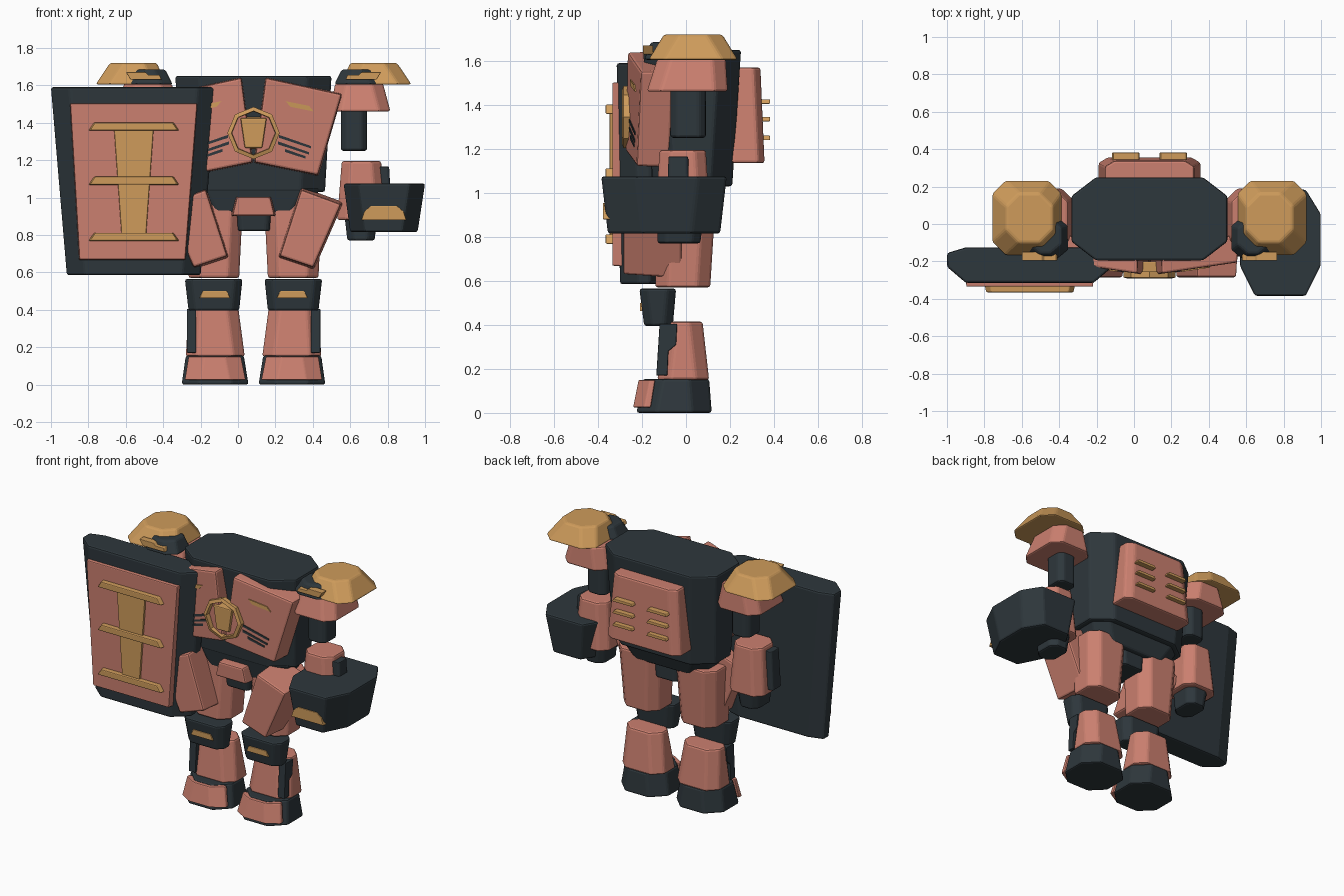
import bpy, bmesh, math

cube = bpy.data.objects.get("Cube")
if cube:
    bpy.data.objects.remove(cube, do_unlink=True)

MID = 0.083  # body's plane of symmetry


def material(name, rgb):
    m = bpy.data.materials.new(name)
    m.use_nodes = True
    m.diffuse_color = (*rgb, 1)
    m.node_tree.nodes["Principled BSDF"].inputs["Base Color"].default_value = (*rgb, 1)
    return m


SALMON = material("salmon", (0.60, 0.215, 0.16))
DARK = material("dark slate", (0.027, 0.038, 0.045))
GOLD = material("gold", (0.62, 0.33, 0.105))


def loft(name, loops, mat, side=1, bevel=0.012):
    """Skin equal-length loops of points and cap both ends."""
    bm = bmesh.new()
    rings = [[bm.verts.new((x if side > 0 else 2 * MID - x, y, z)) for x, y, z in loop]
             for loop in loops]
    n = len(rings[0])
    for a, b in zip(rings, rings[1:]):
        for i in range(n):
            j = (i + 1) % n
            bm.faces.new((a[i], a[j], b[j], b[i]))
    bm.faces.new(rings[0])
    bm.faces.new(rings[-1])
    bmesh.ops.recalc_face_normals(bm, faces=bm.faces)
    me = bpy.data.meshes.new(name)
    bm.to_mesh(me)
    bm.free()
    me.materials.append(mat)
    ob = bpy.data.objects.new(name, me)
    bpy.context.collection.objects.link(ob)
    if bevel:
        mod = ob.modifiers.new("Soft edges", "BEVEL")
        mod.width, mod.segments = bevel, 2
        mod.limit_method, mod.angle_limit = "ANGLE", math.radians(25)
    return ob


def octagon(z, box, cx, cy, cb=None):
    """Chamfered rectangle; cb is the chamfer depth at the back."""
    x0, x1, y0, y1 = box
    cb = cy if cb is None else cb
    return [(x0 + cx, y0, z), (x1 - cx, y0, z), (x1, y0 + cy, z), (x1, y1 - cb, z),
            (x1 - cx, y1, z), (x0 + cx, y1, z), (x0, y1 - cb, z), (x0, y0 + cy, z)]


def block(name, mat, z0, z1, bottom, top, cx=0.04, cy=0.04, cb=None, side=1, bevel=0.012):
    return loft(name, [octagon(z0, bottom, cx, cy, cb), octagon(z1, top, cx, cy, cb)],
                mat, side, bevel)


def slab(name, mat, outline, back, front, inset=0.0, slope=0.0, side=1, bevel=0.006):
    """Extrude an (x, z) outline along y; slope yaws it, inset shrinks the front."""
    mx = sum(p[0] for p in outline) / len(outline)
    mz = sum(p[1] for p in outline) / len(outline)
    s = 1 - inset

    def ring(y, k):
        pts = [(mx + (x - mx) * k, mz + (z - mz) * k) for x, z in outline]
        return [(x, y + slope * (x - 0.2), z) for x, z in pts]
    return loft(name, [ring(back, 1), ring(front, s)], mat, side, bevel)


def trapezoid(cx, z0, z1, w0, w1):
    return [(cx - w0 / 2, z0), (cx + w0 / 2, z0), (cx + w1 / 2, z1), (cx - w1 / 2, z1)]


# Torso, waist and hips
block("torso", DARK, 1.03, 1.65, (-0.30, 0.465, -0.15, 0.21), (-0.335, 0.50, -0.195, 0.25), 0.13, 0.10)
block("waist", DARK, 0.92, 1.05, (-0.20, 0.37, -0.13, 0.13), (-0.27, 0.44, -0.15, 0.18), 0.09, 0.07)
block("crotch", DARK, 0.82, 1.0, (0.0, 0.17, -0.14, 0.10), (-0.01, 0.18, -0.16, 0.10), 0.02, 0.02)
slab("crotch_plate", SALMON, trapezoid(MID, 0.90, 1.005, 0.24, 0.19), -0.12, -0.20, 0.06, bevel=0.01)

# Backpack with vents
block("backpack", SALMON, 1.135, 1.57, (-0.19, 0.357, 0.18, 0.357), (-0.155, 0.322, 0.20, 0.338), 0.05, 0.03)
for z in (1.25, 1.335, 1.415):
    for side in (1, -1):
        slab("backpack_vent", GOLD, trapezoid(0.21, z - 0.01, z + 0.01, 0.15, 0.13), 0.335, 0.382,
             side=side, bevel=0.004)

# Chest medallion
ring = []
for radius, y in ((0.14, -0.255), (0.14, -0.285), (0.118, -0.292), (0.115, -0.255)):
    ring.append([(MID + radius * math.sin(math.tau * k / 8), y, 1.345 + radius * math.cos(math.tau * k / 8))
                 for k in range(8)])
rim = bmesh.new()
rows = [[rim.verts.new(p) for p in r] for r in ring]
for i in range(4):
    a, b = rows[i], rows[(i + 1) % 4]
    for k in range(8):
        j = (k + 1) % 8
        rim.faces.new((a[k], a[j], b[j], b[k]))
bmesh.ops.recalc_face_normals(rim, faces=rim.faces)
rim_mesh = bpy.data.meshes.new("medallion_rim")
rim.to_mesh(rim_mesh)
rim.free()
rim_mesh.materials.append(GOLD)
bpy.context.collection.objects.link(bpy.data.objects.new("medallion_rim", rim_mesh))
slab("medallion_core", GOLD, trapezoid(MID, 1.26, 1.43, 0.10, 0.15), -0.20, -0.285, 0.08)

# Mirrored parts
for side, tag in ((1, "left_"), (-1, "right_")):
    # Chest plate and trim
    slab(tag + "chest_plate", SALMON, [(0.145, 1.645), (0.56, 1.555), (0.43, 1.115), (0.084, 1.185)],
         -0.11, -0.258, 0.02, 0.15, side, 0.012)
    slab(tag + "chest_badge", GOLD, [(0.255, 1.515), (0.38, 1.49), (0.405, 1.46), (0.28, 1.485)],
         -0.255, -0.264, 0, 0.15, side, 0)
    for x, z, length in ((0.22, 1.335, 0.17), (0.215, 1.30, 0.165), (0.25, 1.26, 0.11)):
        end, drop = x + length, z - 0.35 * length
        slab(tag + "chest_vent", DARK, [(x, z), (end, drop), (end, drop - 0.013), (x, z - 0.016)],
             -0.254, -0.262, 0, 0.15, side, 0)

    # Shoulder
    block(tag + "shoulder_cap", GOLD, 1.605, 1.72, (0.55, 0.927, -0.17, 0.235), (0.60, 0.85, -0.10, 0.165),
          0.07, 0.07, side=side)
    block(tag + "shoulder_pad", SALMON, 1.46, 1.61, (0.49, 0.815, -0.178, 0.19), (0.52, 0.775, -0.13, 0.18),
          0.06, 0.06, side=side)
    block(tag + "shoulder_guard", DARK, 1.605, 1.685, (0.515, 0.775, -0.19, 0.04), (0.555, 0.72, -0.16, 0.03),
          0.06, 0.05, side=side)
    slab(tag + "shoulder_trim", GOLD, [(0.575, 1.63), (0.74, 1.63), (0.765, 1.67), (0.66, 1.67), (0.645, 1.655), (0.585, 1.655)],
         -0.15, -0.196, side=side, bevel=0.003)

    # Arm
    block(tag + "upper_arm", DARK, 1.25, 1.50, (0.55, 0.69, -0.07, 0.09), (0.55, 0.69, -0.07, 0.09),
          0.03, 0.03, side=side)
    block(tag + "forearm", SALMON, 0.88, 1.195, (0.53, 0.79, -0.14, 0.11), (0.555, 0.765, -0.12, 0.09),
          0.05, 0.05, side=side)
    block(tag + "forearm_panel", DARK, 0.91, 1.165, (0.75, 0.822, -0.085, 0.015), (0.74, 0.808, -0.08, 0.01),
          0.01, 0.01, side=side, bevel=0.005)
    block(tag + "hand", DARK, 0.77, 0.90, (0.585, 0.73, -0.13, 0.065), (0.57, 0.745, -0.13, 0.08),
          0.04, 0.04, side=side)

    # Thigh and hip plate
    block(tag + "thigh", SALMON, 0.57, 0.97, (0.16, 0.43, -0.14, 0.11), (0.14, 0.45, -0.13, 0.135),
          0.06, 0.06, side=side)
    slab(tag + "hip_plate", SALMON, [(0.335, 1.06), (0.565, 0.975), (0.405, 0.61), (0.21, 0.675)],
         -0.02, -0.285, 0.08, 0, side, 0.012)

    # Knee
    block(tag + "knee", DARK, 0.395, 0.565, (0.16, 0.43, -0.19, -0.06), (0.142, 0.45, -0.212, -0.045),
          0.04, 0.04, side=side)
    slab(tag + "knee_badge", GOLD, trapezoid(0.29, 0.462, 0.50, 0.165, 0.13), -0.18, -0.21, side=side, bevel=0.003)

    # Shin with outer panel
    block(tag + "shin", SALMON, 0.15, 0.415, (0.13, 0.445, -0.13, 0.105), (0.165, 0.43, -0.10, 0.075),
          0.06, 0.06, side=side)
    profile = [(-0.135, 0.17), (-0.085, 0.17), (-0.08, 0.28), (-0.045, 0.31), (-0.04, 0.405), (-0.12, 0.405)]
    loft(tag + "shin_panel", [[(x, y, z) for y, z in profile] for x in (0.39, 0.44)], DARK, side, 0.004)

    # Foot
    block(tag + "foot", DARK, 0.0, 0.155, (0.11, 0.467, -0.225, 0.117), (0.135, 0.445, -0.195, 0.105),
          0.09, 0.09, side=side)
    toe = [octagon(z, box, 0.085, 0.05, 0.0) for z, box in
           ((0.025, (0.125, 0.45, -0.24, -0.16)), (0.15, (0.15, 0.43, -0.215, -0.14)))]
    loft(tag + "toe_cap", [[p for i, p in enumerate(r) if i not in (4, 5)] for r in toe], SALMON, side, 0.006)

# Gauntlet on the left arm
block("gauntlet", DARK, 0.815, 1.075, (0.60, 0.96, -0.355, 0.155), (0.565, 1.0, -0.385, 0.185), 0.08, 0.16, 0.13)
slab("gauntlet_badge", GOLD, [(0.66, 0.88), (0.90, 0.88), (0.885, 0.925), (0.85, 0.955), (0.71, 0.955), (0.675, 0.925)],
     -0.34, -0.377, side=1, bevel=0.003)

# Shield on the right arm
block("shield", DARK, 0.585, 1.59, (-0.915, -0.20, -0.30, -0.13), (-1.0, -0.115, -0.315, -0.125), 0.10, 0.085, 0.03)
slab("shield_panel", SALMON, [(-0.90, 1.505), (-0.215, 1.505), (-0.28, 0.665), (-0.85, 0.665)], -0.27, -0.335, 0.01)
slab("shield_column", GOLD, trapezoid(-0.557, 0.79, 1.39, 0.13, 0.215), -0.32, -0.348)
for z in (0.79, 1.09, 1.38):
    slab("shield_bar", GOLD, trapezoid(-0.557, z - 0.022, z + 0.022, 0.49, 0.43), -0.32, -0.366, 0.04)
